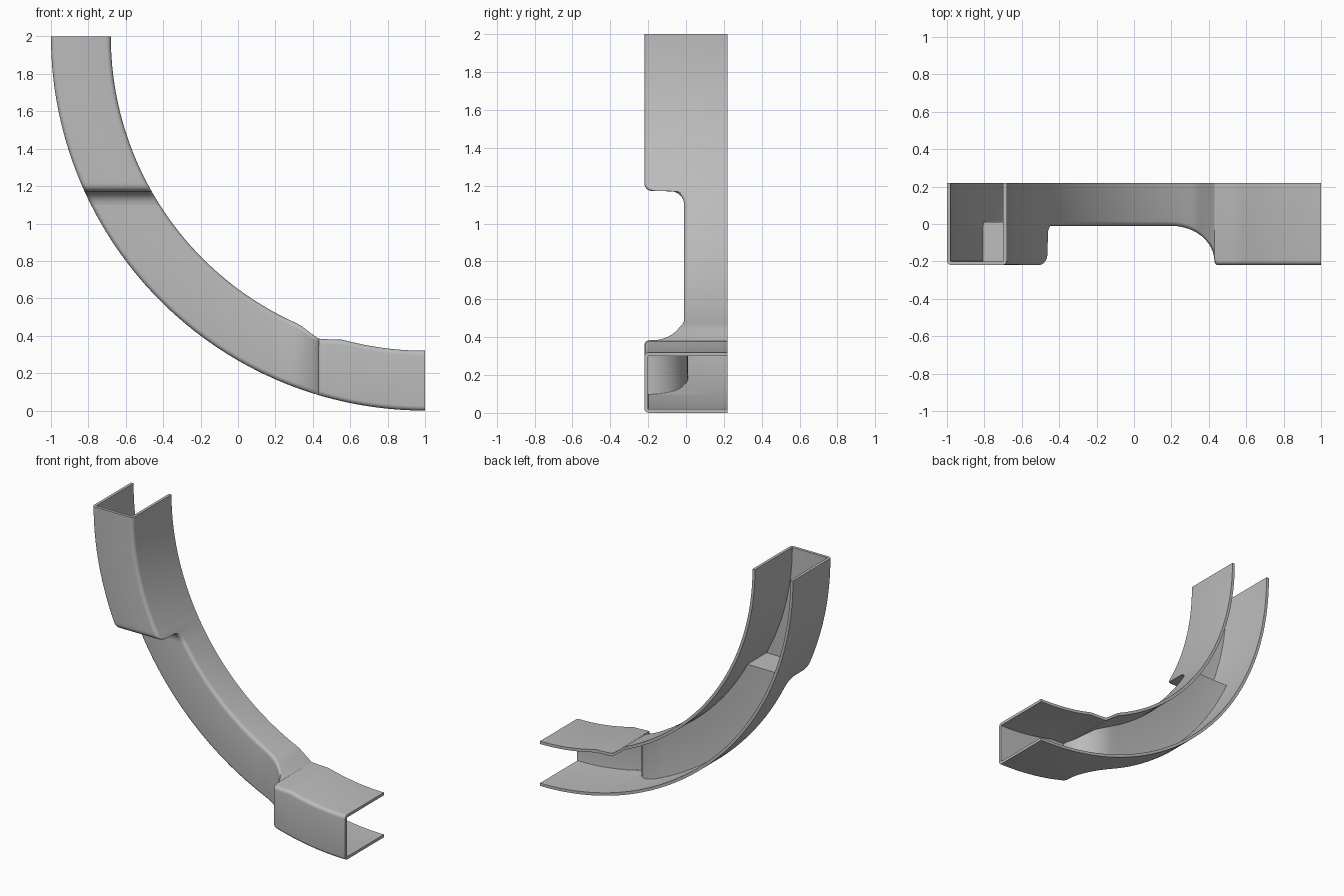
import bpy, bmesh
from math import sin, cos, asin, acos, pi

cube = bpy.data.objects.get("Cube")
if cube:
    bpy.data.objects.remove(cube)

R_OUT, R_IN, WALL = 2.0, 1.68, 0.02      # bend radii about (1, 2) and wall thickness
BACK, FRONT, MID = 0.22, -0.22, -0.01    # depths of the open back, end covers and waist
Z_MID, X_MID = 1.1, 0.2                  # where the plain waist starts and stops


def lerp(a, b, t):
    return a + (b - a) * t


def angle(kind, v, r):
    """Bend angle where radius r crosses the station line."""
    if kind == "z":
        return asin((2 - v) / r)
    if kind == "x":
        return acos((1 - v) / r)
    return lerp(angle("z", Z_MID, r), angle("x", X_MID, r), v)


def inner_radius(kind, v):
    """Inside bend radius, with the shallow dip beside the lower cover."""
    if kind != "x":
        return R_IN
    dip = min((v - 0.33) / 0.10, (0.56 - v) / 0.13)
    return R_IN + 0.033 * max(0, dip)


def ring(bm, kind, v, front, inset, radius):
    """One open U section across the channel."""
    ro, ri = R_OUT - inset, inner_radius(kind, v) + inset
    arc = [i * pi / 2 / 5 for i in range(6)]
    pts = [(ro, BACK)]
    pts += [(ro - radius * (1 - cos(a)), front + radius * (1 - sin(a))) for a in arc]
    pts += [(ri + radius * (1 - sin(a)), front + radius * (1 - cos(a))) for a in arc]
    pts += [(ri, BACK)]
    verts = []
    for r, y in pts:
        a = angle(kind, v, r)
        verts.append(bm.verts.new((1 - r * cos(a), y, 2 - r * sin(a))))
    return verts


# Stations: kind, outside position, outside depth, inside position, inside depth
stations = []


def plain(kind, start, end, count, front):
    for i in range(count):
        v = lerp(start, end, i / (count - 1))
        stations.append((kind, v, front, v, front + WALL))


# Upper cover
plain("z", 2, 1.23, 16, FRONT)

# Upper step: rounded lip, then a fillet down to the waist
for i in range(7):
    a = i / 6 * pi / 2
    stations.append(("z", 1.212 - 0.04 * sin(a), FRONT + 0.04 * (1 - cos(a)),
                     lerp(1.21, 1.192, i / 6), FRONT + WALL))
for i in range(7):
    a = i / 6 * pi / 2
    stations.append(("z", 1.1 + 0.07 * cos(a), MID - 0.07 * (1 - sin(a)),
                     lerp(1.188, 1.102, i / 6), MID + WALL))

# Waist
plain("mid", 0, 1, 20, MID)

# Lower step: large hollow sweep, then a small rounded lip
for i in range(1, 13):
    a = i / 12 * pi / 2
    stations.append(("x", X_MID + 0.23 * sin(a), MID - 0.19 * (1 - cos(a)),
                     X_MID + 0.25 * sin(a), MID + WALL - 0.21 * (1 - cos(a))))
for i in range(1, 4):
    a = i / 3 * pi / 2
    stations.append(("x", 0.43 + 0.02 * (1 - cos(a)), -0.2 - 0.02 * sin(a),
                     0.45 + 0.004 * i, FRONT + WALL))

# Lower cover
plain("x", 0.47, 0.56, 3, FRONT)
plain("x", 0.59, 1, 12, FRONT)

# Skin the outside and inside, then close the rims
bm = bmesh.new()
outside = [ring(bm, k, v, f, 0, 0.025) for k, v, f, _, _ in stations]
inside = [ring(bm, k, v, f, WALL, 0.003) for k, _, _, v, f in stations]


def strip(a, b):
    for i in range(len(a) - 1):
        bm.faces.new((a[i], a[i + 1], b[i + 1], b[i]))


for skin in (outside, inside):
    for a, b in zip(skin, skin[1:]):
        strip(a, b)
for end in (0, -1):
    strip(outside[end], inside[end])
    strip([s[end] for s in outside], [s[end] for s in inside])
bmesh.ops.recalc_face_normals(bm, faces=bm.faces[:])

mesh = bpy.data.meshes.new("curved_channel_cover")
bm.to_mesh(mesh)
bm.free()
cover = bpy.data.objects.new("curved_channel_cover", mesh)
bpy.context.collection.objects.link(cover)

# Plain grey material
grey = bpy.data.materials.new("plain_grey")
grey.use_nodes = True
colour = (0.5, 0.5, 0.5, 1)
grey.diffuse_color = colour
grey.node_tree.nodes["Principled BSDF"].inputs["Base Color"].default_value = colour
mesh.materials.append(grey)

bpy.ops.object.select_all(action="DESELECT")
cover.select_set(True)
bpy.context.view_layer.objects.active = cover
bpy.ops.object.shade_smooth_by_angle(angle=pi / 6)
